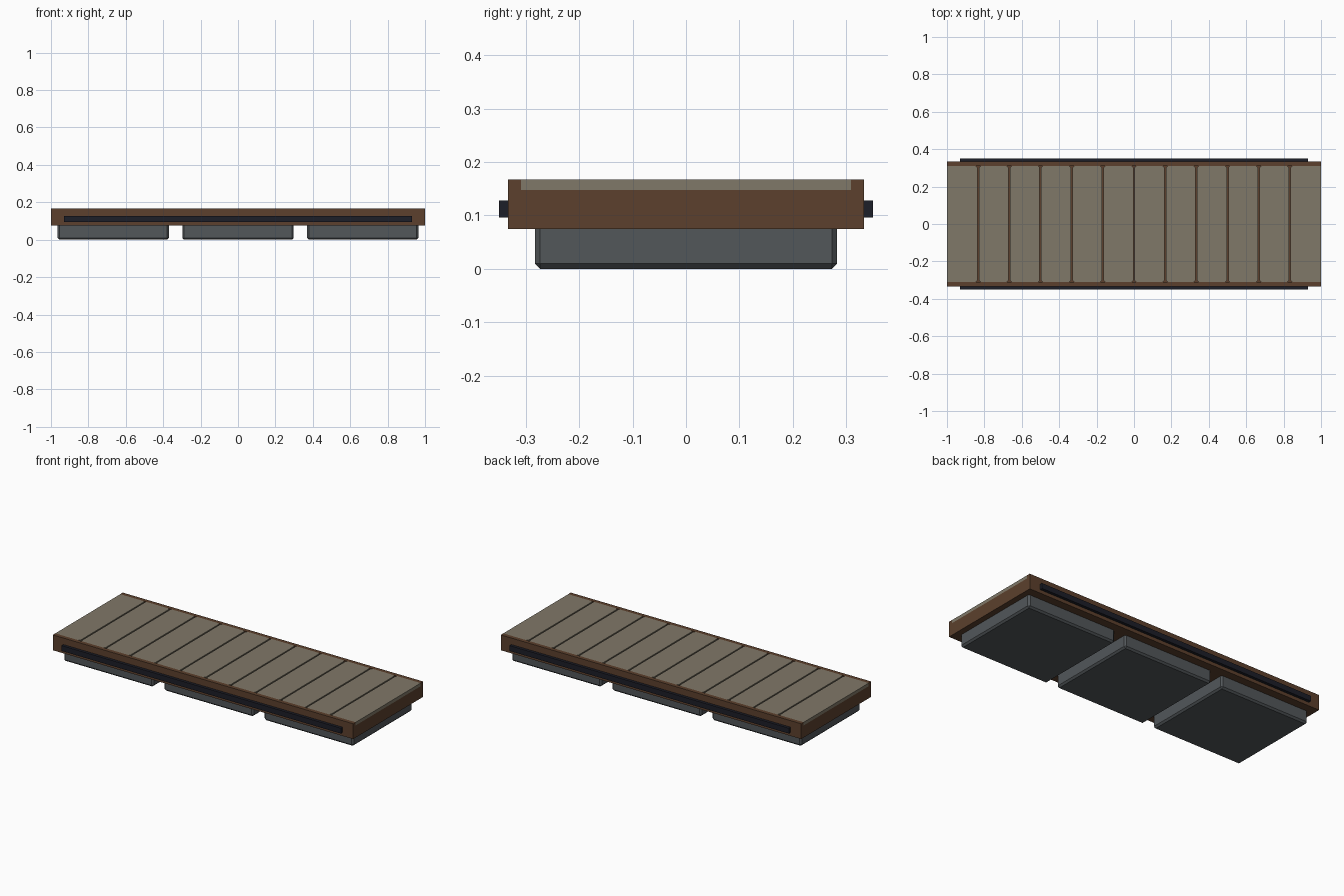
import bpy, bmesh

if "Cube" in bpy.data.objects:
    bpy.data.objects.remove(bpy.data.objects["Cube"])


def material(name, rgb):
    m = bpy.data.materials.new(name)
    m.diffuse_color = (*rgb, 1.0)
    m.use_nodes = True
    m.node_tree.nodes["Principled BSDF"].inputs["Base Color"].default_value = m.diffuse_color
    return m


DECK = material("weathered_wood", (0.216, 0.188, 0.138))
FRAME = material("brown_wood", (0.107, 0.051, 0.026))
FLOAT = material("grey_plastic", (0.085, 0.095, 0.102))
RUBBER = material("dark_rubber", (0.012, 0.013, 0.021))


def box(name, lo, hi, mat, bevel=0.0, pick=None):
    """Box between two corners; edges whose midpoint and direction pass pick are chamfered."""
    bm = bmesh.new()
    bmesh.ops.create_cube(bm, size=1.0)
    for v in bm.verts:
        v.co = [a + (c + 0.5) * (b - a) for a, b, c in zip(lo, hi, v.co)]
    if bevel:
        edges = [e for e in bm.edges
                 if pick((e.verts[0].co + e.verts[1].co) / 2, e.verts[1].co - e.verts[0].co)]
        bmesh.ops.bevel(bm, geom=edges, offset=bevel, segments=1, affect='EDGES')
    mesh = bpy.data.meshes.new(name)
    bm.to_mesh(mesh)
    bm.free()
    mesh.materials.append(mat)
    obj = bpy.data.objects.new(name, mesh)
    bpy.context.collection.objects.link(obj)
    return obj


TOP, SEAT, BASE = 0.167, 0.148, 0.075
PLANK_Y, FRAME_Y = 0.309, 0.333

# Frame with a shallow recess for the deck: base plus two side rails
box("frame_base", (-1, -FRAME_Y, BASE), (1, FRAME_Y, SEAT), FRAME)
for side, label in ((-1, "front"), (1, "back")):
    y0, y1 = sorted((side * PLANK_Y, side * FRAME_Y))
    box(label + "_rail", (-1, y0, SEAT), (1, y1, TOP), FRAME)
    # Rubber bumper strip along each long side
    y0, y1 = sorted((side * FRAME_Y, side * 0.35))
    box(label + "_bumper", (-0.93, y0, 0.096), (0.93, y1, 0.128), RUBBER)

# Twelve deck planks with narrow gaps; the outer ends stay square
COUNT, GAP = 12, 0.008
pitch = 2 / COUNT
for i in range(COUNT):
    x0 = -1 + i * pitch + (GAP / 2 if i else 0)
    x1 = -1 + (i + 1) * pitch - (GAP / 2 if i < COUNT - 1 else 0)
    box("deck_plank", (x0, -PLANK_Y, SEAT), (x1, PLANK_Y, TOP), DECK, 0.008,
        lambda m, d: abs(d.z) > 0.01 and abs(m.x) < 0.99)

# Three pontoon floats, chamfered on the vertical and bottom edges
for cx in (-0.667, 0, 0.667):
    box("pontoon_float", (cx - 0.298, -0.283, 0), (cx + 0.298, 0.283, BASE + 0.003), FLOAT, 0.01,
        lambda m, d: abs(d.z) > 0.01 or m.z < 0.001)
